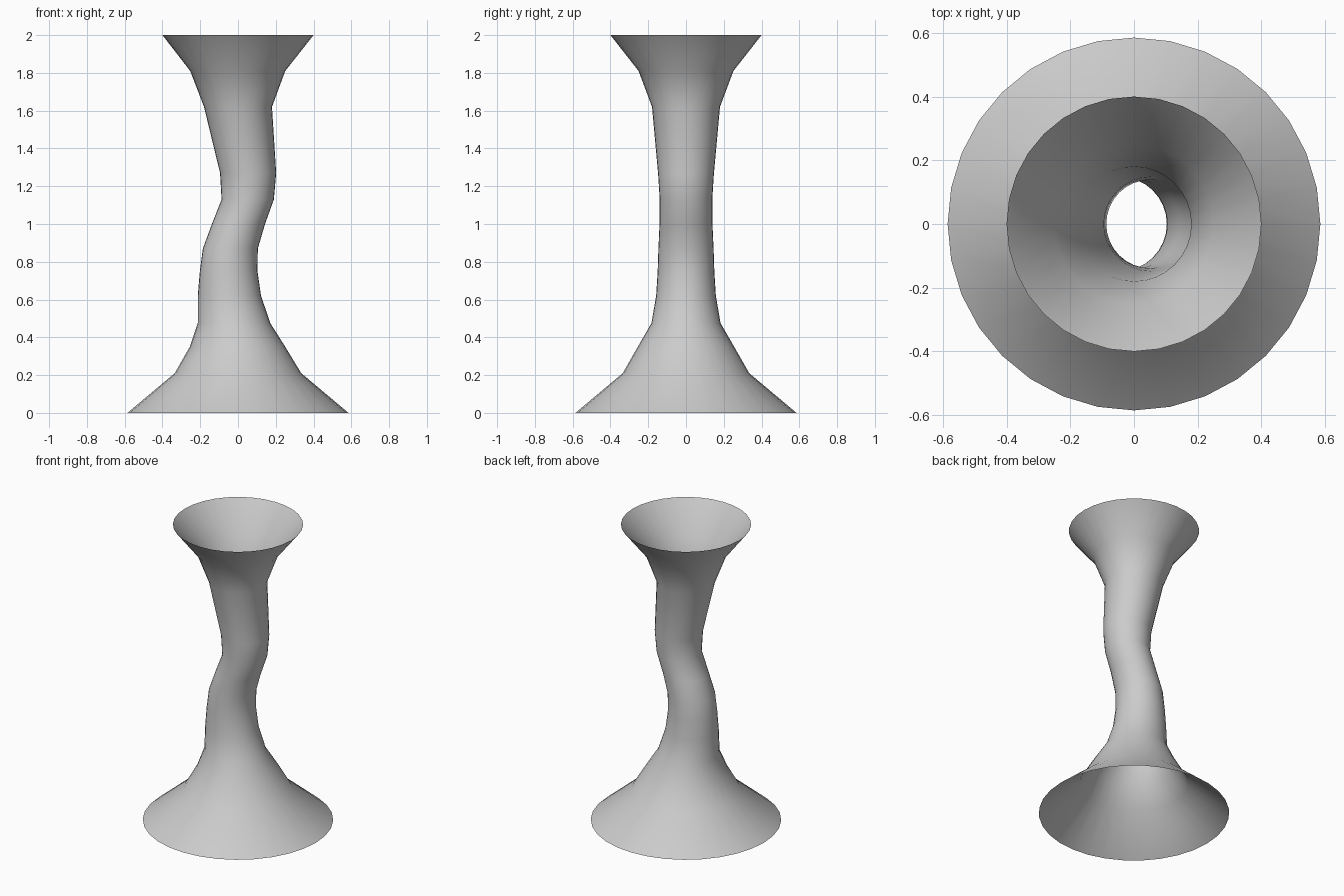
import bpy, bmesh, math

SIDES = 32
# ring profile: height, left edge x, right edge x, half depth in y
RINGS = [
    (0.00, -0.585, 0.585, 0.585),
    (0.21, -0.335, 0.335, 0.335),
    (0.35, -0.255, 0.250, 0.255),
    (0.475, -0.213, 0.171, 0.183),
    (0.62, -0.213, 0.122, 0.158),
    (0.75, -0.202, 0.103, 0.150),
    (0.87, -0.186, 0.105, 0.146),
    (1.00, -0.138, 0.143, 0.140),
    (1.13, -0.087, 0.190, 0.139),
    (1.27, -0.095, 0.202, 0.148),
    (1.62, -0.180, 0.180, 0.180),
    (1.81, -0.253, 0.250, 0.251),
    (2.00, -0.400, 0.400, 0.400),
]

# open, S-bent stand: elliptical rings skinned into a single surface
bm = bmesh.new()
loops = []
for z, left, right, ry in RINGS:
    cx, rx = (left + right) / 2, (right - left) / 2
    loops.append([bm.verts.new((cx + rx * math.cos(2 * math.pi * i / SIDES),
                                ry * math.sin(2 * math.pi * i / SIDES), z))
                  for i in range(SIDES)])
for low, high in zip(loops, loops[1:]):
    for i in range(SIDES):
        j = (i + 1) % SIDES
        bm.faces.new((low[i], low[j], high[j], high[i])).smooth = True

mesh = bpy.data.meshes.new("flared_stand")
bm.to_mesh(mesh)
bm.free()
stand = bpy.data.objects.new("flared_stand", mesh)
bpy.context.collection.objects.link(stand)
